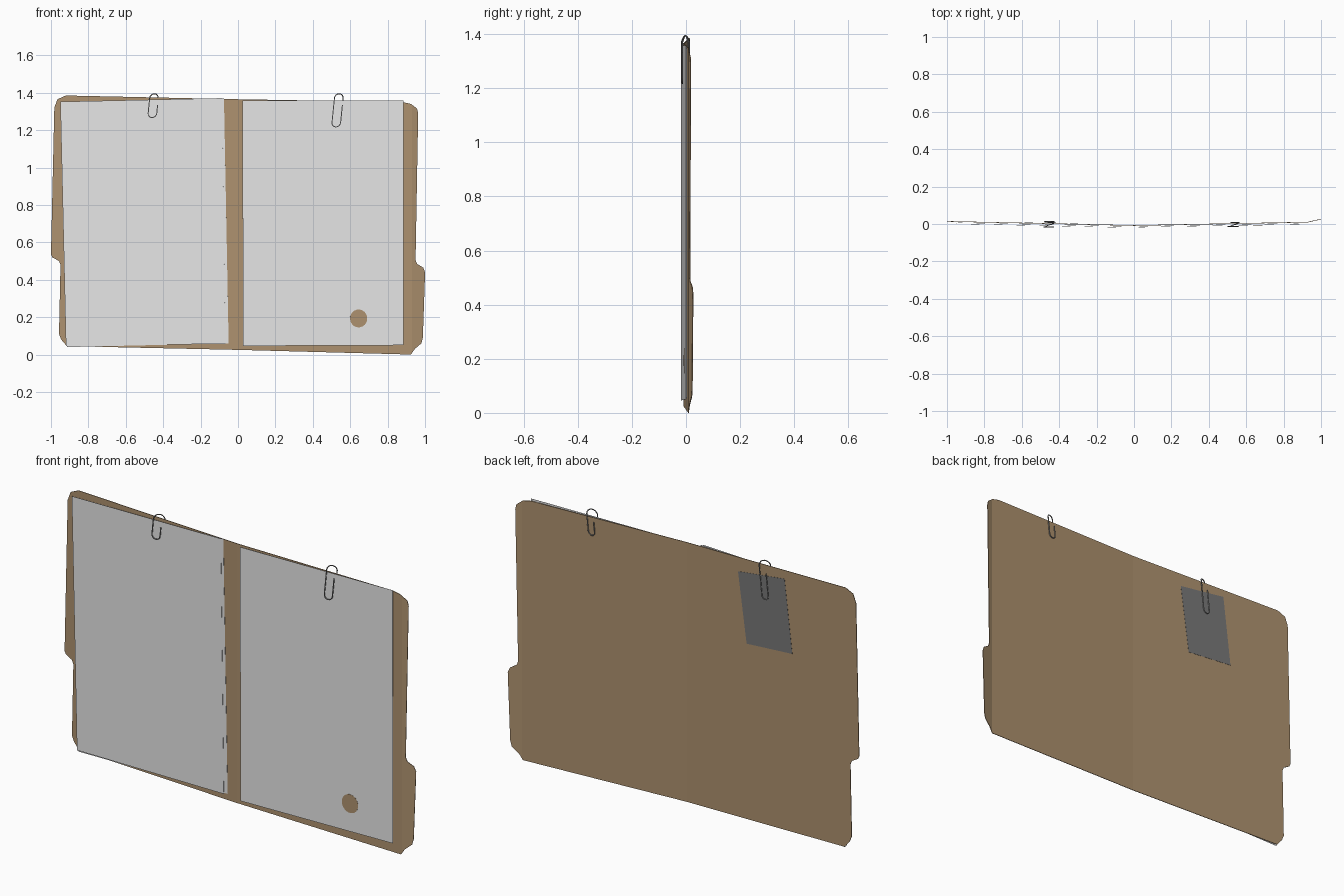
import bpy, bmesh, math

if "Cube" in bpy.data.objects:
    bpy.data.objects.remove(bpy.data.objects["Cube"])


def material(name, rgb):
    m = bpy.data.materials.new(name)
    m.diffuse_color = (*rgb, 1)
    m.use_nodes = True
    m.node_tree.nodes["Principled BSDF"].inputs["Base Color"].default_value = m.diffuse_color
    return m


MANILA = material("manila_card", (0.423, 0.287, 0.159))
PAPER = material("white_paper", (0.8, 0.8, 0.8))
PHOTO = material("dark_photo", (0.19, 0.19, 0.19))
WIRE = material("steel_wire", (0.22, 0.22, 0.22))


def depth(x):
    """Depth of the open folder: a shallow V with the right tab bent back."""
    if x < 0:
        return -0.008 - 0.022 * x
    if x < 0.93:
        return -0.008 + 0.018 * x / 0.93
    return 0.010 + 0.016 * (x - 0.93) / 0.07


def sheet(name, outline, offset, thickness, mat, folds=()):
    """Flat outline in x,z laid on the folder's V at a given offset."""
    bm = bmesh.new()
    bm.faces.new([bm.verts.new((x, 0, z)) for x, z in outline])
    for x in folds:
        bmesh.ops.bisect_plane(bm, geom=bm.verts[:] + bm.edges[:] + bm.faces[:],
                               plane_co=(x, 0, 0), plane_no=(1, 0, 0))
    for v in bm.verts:
        v.co.y = depth(v.co.x) + offset
    mesh = bpy.data.meshes.new(name)
    bm.to_mesh(mesh)
    bm.free()
    mesh.materials.append(mat)
    ob = bpy.data.objects.new(name, mesh)
    bpy.context.collection.objects.link(ob)
    mod = ob.modifiers.new("thickness", "SOLIDIFY")
    mod.thickness = thickness
    mod.offset = 0
    return ob


# Folder with clipped corners and one offset tab on each side
left = [(-0.92, 1.385), (-0.965, 1.365), (-0.982, 1.32), (-1.0, 0.535),
        (-0.993, 0.52), (-0.957, 0.50), (-0.949, 0.48), (-0.957, 0.11),
        (-0.945, 0.08), (-0.915, 0.045)]
right = [(0.925, 0.0), (0.945, 0.03), (0.98, 0.06), (0.988, 0.09), (1.0, 0.44),
         (0.99, 0.465), (0.957, 0.485), (0.949, 0.505), (0.963, 1.29),
         (0.957, 1.315), (0.925, 1.34), (0.88, 1.35)]
sheet("folder", [(0, 1.365)] + left + [(0, 0.025)] + right, 0, 0.003, MANILA,
      (0, 0.93))

# Loose sheets on each side
sheet("left_back_sheet", [(-0.94, 1.34), (-0.075, 1.370), (-0.05, 0.06),
                          (-0.915, 0.04)], -0.006, 0.001, PAPER)
sheet("left_front_sheet", [(-0.95, 1.352), (-0.085, 1.371), (-0.068, 0.057),
                           (-0.92, 0.048)], -0.012, 0.001, PAPER)
sheet("right_back_sheet", [(0.03, 1.345), (0.88, 1.35), (0.88, 0.055),
                           (0.035, 0.05)], -0.005, 0.001, PAPER)
sheet("right_front_sheet", [(0.023, 1.357), (0.885, 1.357), (0.886, 0.05),
                            (0.028, 0.046)], -0.010, 0.001, PAPER)

# Round manila mark on the right sheet
sheet("round_mark", [(0.645 + 0.046 * math.cos(math.tau * i / 24),
                      0.193 + 0.048 * math.sin(math.tau * i / 24))
                     for i in range(24)], -0.0115, 0.001, MANILA)

# Photo clipped to the back of the folder
sheet("back_photo", [(-0.30, 1.30), (-0.57, 1.335), (-0.615, 0.96),
                     (-0.35, 0.94)], 0.005, 0.001, PHOTO)


def arc(cx, cz, r, start, end, y0, y1, n=8):
    pts = []
    for i in range(n + 1):
        t = i / n
        a = math.radians(start + (end - start) * t)
        pts.append((cx + r * math.cos(a), y0 + (y1 - y0) * t, cz + r * math.sin(a)))
    return pts


def paper_clip(name, x, front_z, back_z, front_y, back_y, top=1.394):
    """One bent wire: a loop in front, over the edge, a loop behind."""
    r, ri = 0.023, 0.018
    pts = [(r, front_y, top - 0.06)]
    pts += arc(0, front_z + r, r, 0, -180, front_y, front_y)
    pts += arc(0, top - r, r, 180, 0, front_y, back_y)
    pts += arc(r - ri, back_z + ri, ri, 0, -180, back_y, back_y)
    pts += [(r - 2 * ri, back_y, top - 0.06)]
    cu = bpy.data.curves.new(name, "CURVE")
    cu.dimensions = "3D"
    cu.bevel_depth = 0.0028
    cu.bevel_resolution = 1
    cu.use_fill_caps = True
    sp = cu.splines.new("POLY")
    sp.points.add(len(pts) - 1)
    for p, (u, y, z) in zip(sp.points, pts):
        p.co = (x + u + 0.10 * (z - top), y, z, 1)  # slight lean
    cu.materials.append(WIRE)
    ob = bpy.data.objects.new(name, cu)
    bpy.context.collection.objects.link(ob)
    bpy.ops.object.select_all(action="DESELECT")
    bpy.context.view_layer.objects.active = ob
    ob.select_set(True)
    bpy.ops.object.convert(target="MESH")
    bpy.ops.object.shade_smooth_by_angle()


# Paper clips over the top edge
paper_clip("left_clip", -0.447, 1.267, 1.20, -0.016, 0.012)
paper_clip("right_clip", 0.541, 1.217, 1.265, -0.013, 0.008)
